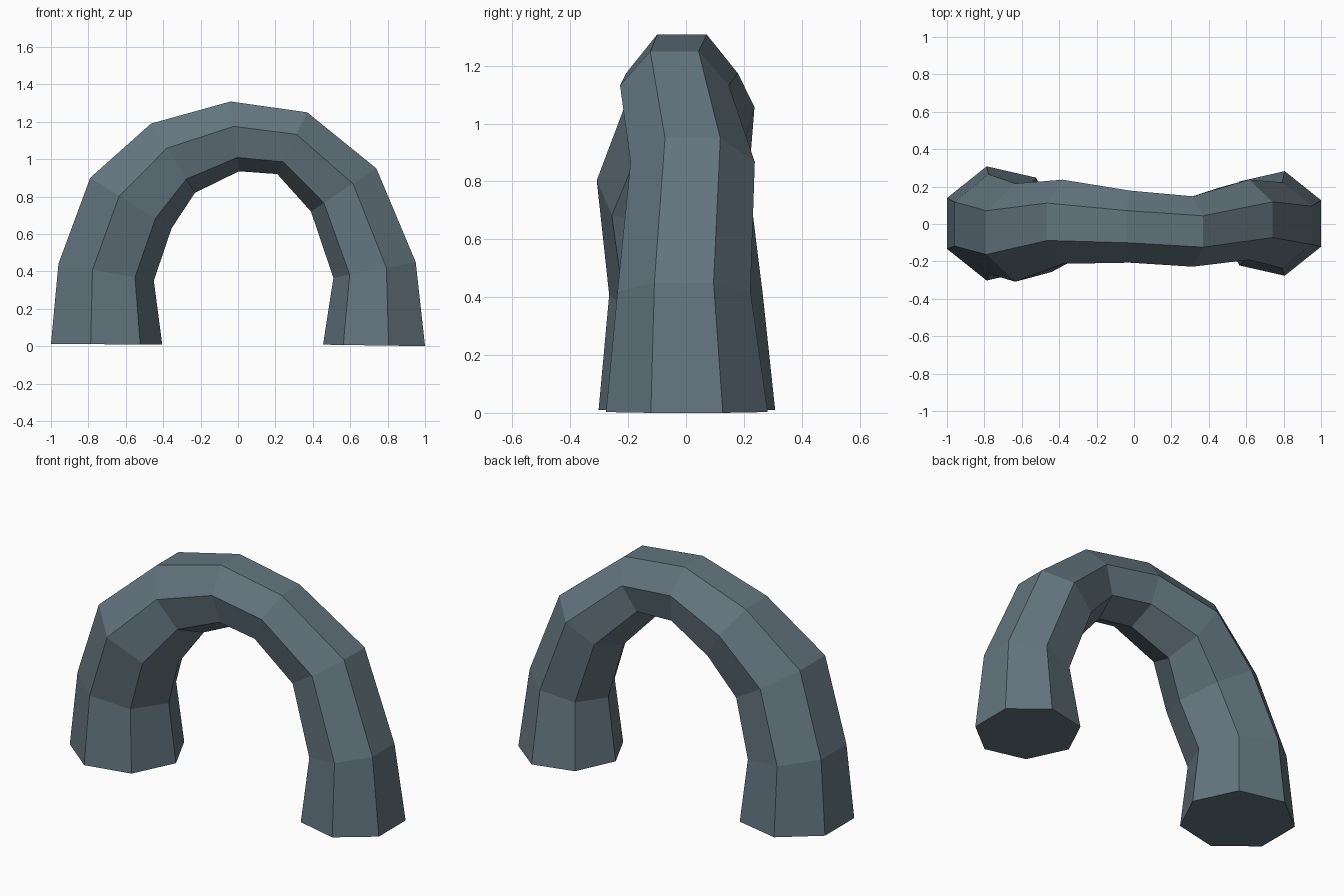
import bpy, bmesh, math
from mathutils import Vector

if "Cube" in bpy.data.objects:
    bpy.data.objects.remove(bpy.data.objects["Cube"])

# Arch stations: outer edge (x, z), inner tip (x, z), sideways drift y
STATIONS = [
    (-1.00, 0.012, -0.405, 0.008, 0.003),
    (-0.96, 0.44, -0.45, 0.35, 0.0),
    (-0.79, 0.90, -0.355, 0.63, -0.046),
    (-0.465, 1.19, -0.23, 0.82, 0.012),
    (-0.04, 1.308, 0.005, 0.935, -0.014),
    (0.37, 1.25, 0.21, 0.92, -0.04),
    (0.74, 0.95, 0.39, 0.72, 0.023),
    (0.95, 0.45, 0.51, 0.365, -0.007),
    (1.00, 0.0, 0.455, 0.008, 0.003),
]
SIDES = 7

stone = bpy.data.materials.new("slate stone")
stone.diffuse_color = (0.125, 0.178, 0.212, 1)
stone.use_nodes = True
stone.node_tree.nodes["Principled BSDF"].inputs["Base Color"].default_value = stone.diffuse_color


def heptagon(bm, ox, oz, tx, tz, y):
    """Regular seven-sided ring with a flat outside and a point inside."""
    outer, tip = Vector((ox, y, oz)), Vector((tx, y, tz))
    span = outer - tip
    r = span.length / (1 + math.cos(math.pi / SIDES))
    out = span.normalized()
    centre = tip + out * r
    angles = [(2 * i + 1) * math.pi / SIDES for i in range(SIDES)]
    return [bm.verts.new(centre + out * r * math.cos(a) + Vector((0, r * math.sin(a), 0)))
            for a in angles]


# Arch skin: bridge consecutive rings and cap both feet
bm = bmesh.new()
rings = [heptagon(bm, *s) for s in STATIONS]
for a, b in zip(rings, rings[1:]):
    for i in range(SIDES):
        j = (i + 1) % SIDES
        bm.faces.new((a[i], a[j], b[j], b[i]))
bm.faces.new(rings[0])
bm.faces.new(rings[-1])
bmesh.ops.recalc_face_normals(bm, faces=bm.faces)

mesh = bpy.data.meshes.new("stone_arch")
bm.to_mesh(mesh)
bm.free()
mesh.materials.append(stone)
arch = bpy.data.objects.new("stone_arch", mesh)
bpy.context.collection.objects.link(arch)
